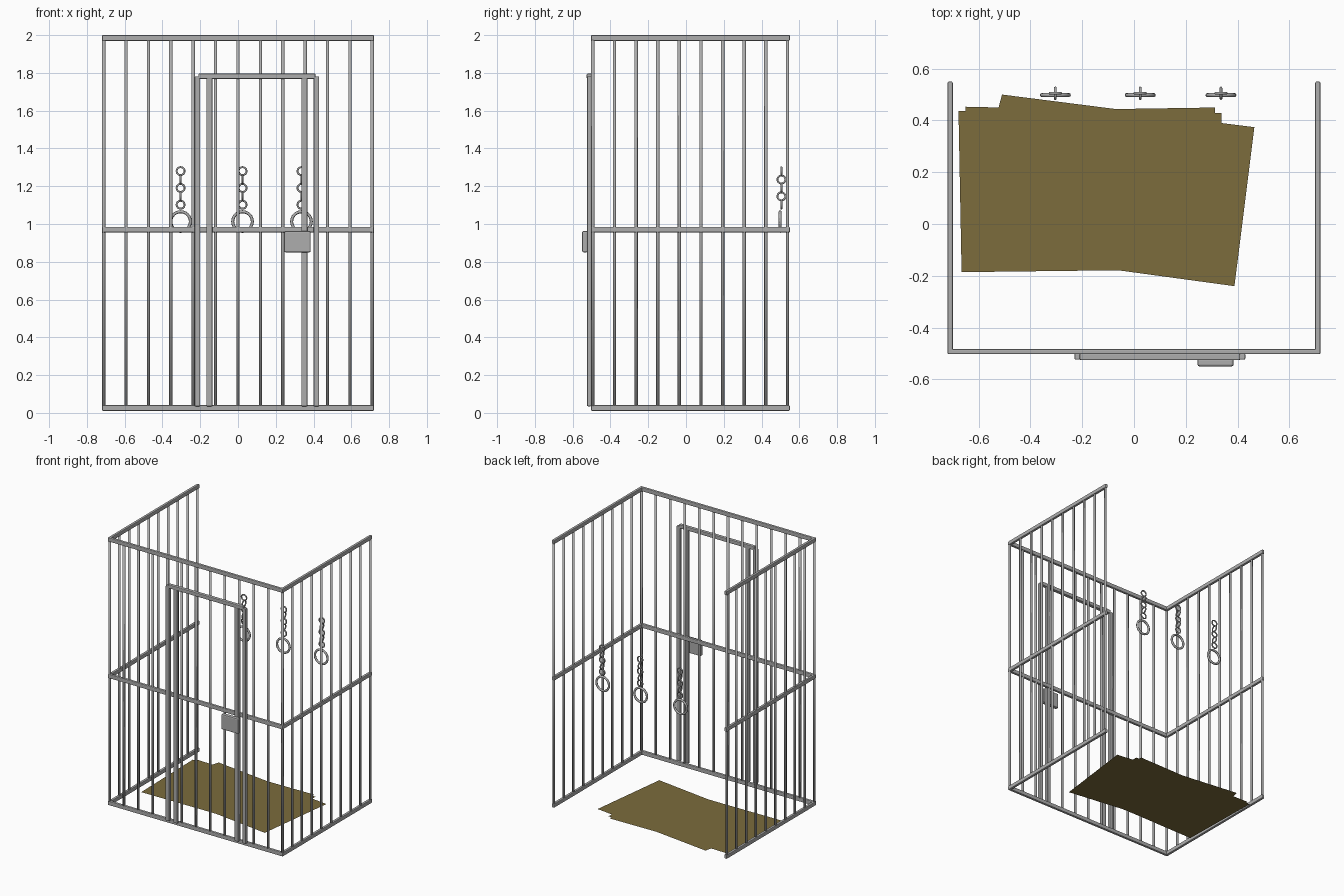
import bpy, bmesh, math
from mathutils import Vector

cube = bpy.data.objects.get("Cube")
if cube:
    bpy.data.objects.remove(cube)


def material(name, rgb):
    m = bpy.data.materials.new(name)
    m.use_nodes = True
    m.diffuse_color = (*rgb, 1)
    m.node_tree.nodes["Principled BSDF"].inputs["Base Color"].default_value = (*rgb, 1)
    return m


steel = material("grey steel", (0.42, 0.42, 0.42))
straw = material("straw brown", (0.20, 0.15, 0.045))


def finish(name, bm, mat, smooth=False):
    mesh = bpy.data.meshes.new(name)
    bm.to_mesh(mesh)
    bm.free()
    mesh.materials.append(mat)
    for p in mesh.polygons:
        p.use_smooth = smooth
    obj = bpy.data.objects.new(name, mesh)
    bpy.context.collection.objects.link(obj)
    return obj


def box(name, lo, hi, bevel=0.005):
    lo, hi = Vector(lo), Vector(hi)
    bm = bmesh.new()
    bmesh.ops.create_cube(bm, size=1)
    bmesh.ops.scale(bm, vec=hi - lo, verts=bm.verts)
    bmesh.ops.translate(bm, vec=(lo + hi) / 2, verts=bm.verts)
    obj = finish(name, bm, steel)
    mod = obj.modifiers.new("bevel", "BEVEL")
    mod.width = bevel
    mod.segments = 2
    return obj


def bar(name, x, y, z0=0.02, z1=1.99, radius=0.009):
    bm = bmesh.new()
    bmesh.ops.create_cone(bm, cap_ends=True, segments=10, radius1=radius,
                          radius2=radius, depth=z1 - z0)
    bmesh.ops.translate(bm, vec=(x, y, (z0 + z1) / 2), verts=bm.verts)
    return finish(name, bm, steel, True)


def ring(name, location, radius, tube, turn=0.0):
    bpy.ops.mesh.primitive_torus_add(
        location=location, rotation=(math.pi / 2, 0, turn), major_radius=radius,
        minor_radius=tube, major_segments=24, minor_segments=8)
    obj = bpy.context.object
    obj.name = name
    obj.data.materials.append(steel)
    bpy.ops.object.shade_smooth()


# Horizontal rails on the front and both sides
for level, z in (("bottom", 0.026), ("middle", 0.97), ("top", 1.985)):
    low, high = z - 0.015, z + 0.015
    box(f"front_{level}_rail", (-0.72, -0.503, low), (0.72, -0.483, high))
    for side, x in (("left", 0.71), ("right", -0.71)):
        box(f"{side}_{level}_rail", (x - 0.01, -0.50, low), (x + 0.01, 0.55, high))

# Upright bars
for i in range(13):
    bar(f"front_bar_{i + 1}", -0.711 + i * 0.1185, -0.493)
for i in range(1, 10):
    for side, x in (("left", 0.71), ("right", -0.71)):
        bar(f"{side}_bar_{i + 1}", x, -0.493 + i * 0.1145)

# Door: paired posts mirrored about its centre, and a head bar
for side, s in (("left", 1), ("right", -1)):
    for part, a, b in (("frame_post", 0.30, 0.33), ("door_post", 0.235, 0.268)):
        x0, x1 = sorted((0.1 + s * a, 0.1 + s * b))
        box(f"{side}_{part}", (x0, -0.524, 0.035), (x1, -0.50, 1.782))
box("door_head", (-0.21, -0.526, 1.768), (0.41, -0.50, 1.796))

# Lock case
box("lock_case", (0.245, -0.55, 0.85), (0.385, -0.52, 0.963), 0.008)

# Hanging chains with a large shackle at the end of each
for n, x in enumerate((-0.304, 0.024, 0.336), 1):
    for k in range(5):
        ring(f"chain_{n}_link_{k + 1}", (x, 0.505, 1.28 - k * 0.0445),
             0.021, 0.005, math.pi / 2 * (k % 2))
    ring(f"shackle_{n}", (x, 0.498, 1.013), 0.052, 0.008)

# Flat straw bedding on the floor
outline = [(-0.678, 0.436), (-0.65, 0.436), (-0.65, 0.453), (-0.523, 0.45),
           (-0.51, 0.50), (-0.07, 0.444), (0.313, 0.45), (0.313, 0.428),
           (0.338, 0.428), (0.338, 0.39), (0.465, 0.374), (0.388, -0.24),
           (-0.052, -0.18), (-0.17, -0.18), (-0.666, -0.186)]
bm = bmesh.new()
face = bm.faces.new([bm.verts.new((x, y, 0)) for x, y in outline])
face.normal_update()
if face.normal.z < 0:
    face.normal_flip()
finish("straw_bedding", bm, straw)
